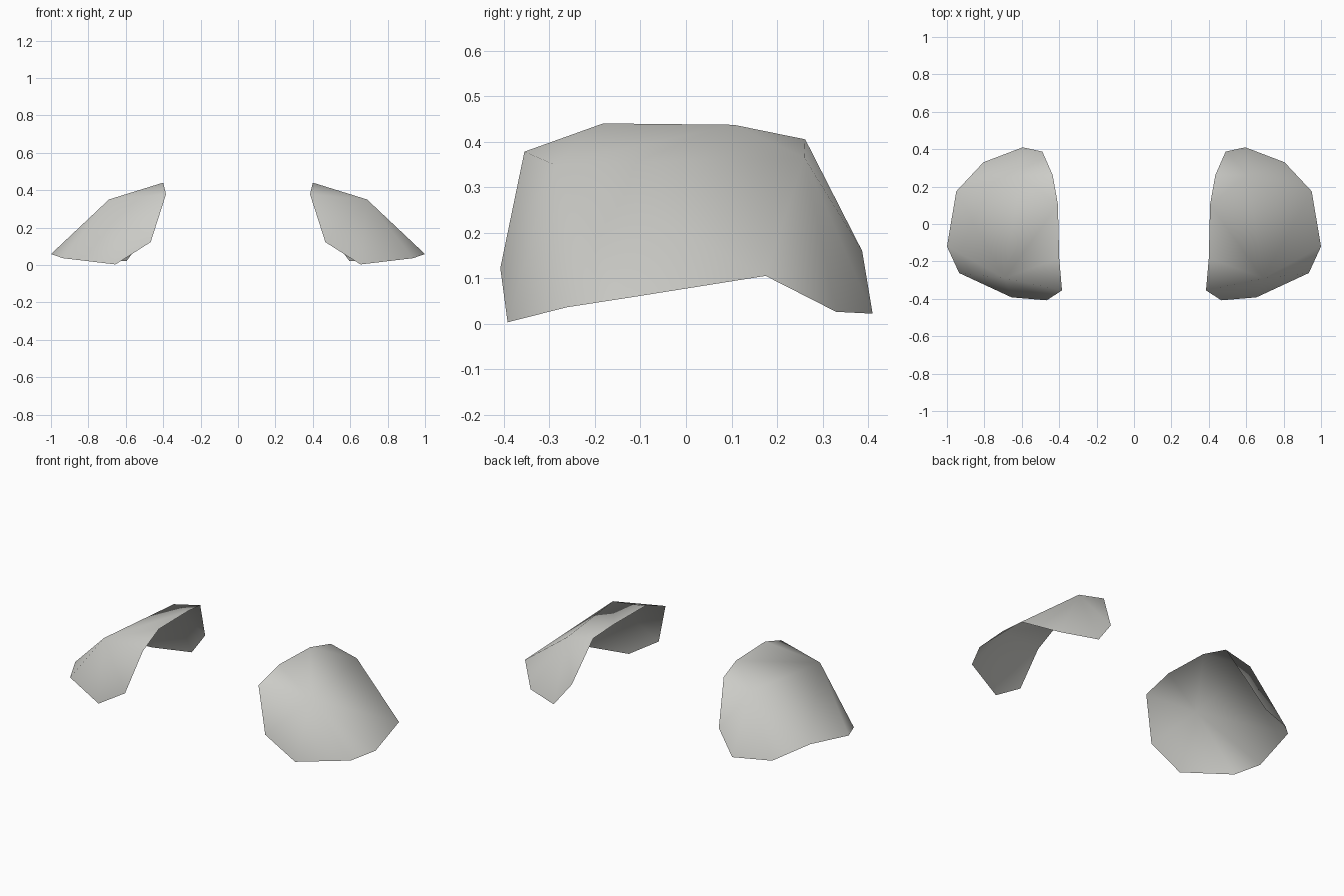
import bpy
import bmesh

default_cube = bpy.data.objects.get("Cube")
if default_cube:
    bpy.data.objects.remove(default_cube, do_unlink=True)


def make_material(name, colour):
    material = bpy.data.materials.new(name)
    material.use_nodes = True
    material.diffuse_color = colour
    material.node_tree.nodes["Principled BSDF"].inputs["Base Color"].default_value = colour
    return material


light_grey = make_material("light grey", (0.6, 0.6, 0.57, 1))

# Rim of one shell, counterclockwise from above, in named runs
front_rim = [(.385, -.355, .378), (.467, -.408, .122), (.655, -.392, .003)]
outer_rim = [(.935, -.262, .036), (1, -.12, .058), (.95, .175, .105)]
back_rim = [(.805, .33, .026), (.595, .41, .022), (.49, .387, .16)]
inner_rim = [(.435, .262, .405), (.407, .105, .437), (.4, -.182, .44)]

# Two ridge points hold the crown of the shell
front_peak = (.69, -.29, .35)
back_peak = (.61, .26, .365)


def build_shell(name):
    bm = bmesh.new()
    rim = [bm.verts.new(p) for p in front_rim + outer_rim + back_rim + inner_rim]
    front, back = bm.verts.new(front_peak), bm.verts.new(back_peak)
    brow, cheek, toe, corner, side, flank, heel, tail, hip, nape, top_back, top_front = rim

    # Fans around each peak
    for peak, fan in ((front, (top_front, brow, cheek, toe, corner, side)),
                      (back, (flank, heel, tail, hip, nape, top_back))):
        for a, b in zip(fan, fan[1:]):
            bm.faces.new((peak, a, b))

    # Broad outer panel and top strip between the peaks
    bm.faces.new((front, side, flank, back))
    bm.faces.new((front, back, top_back, top_front))

    mesh = bpy.data.meshes.new(name)
    bm.to_mesh(mesh)
    bm.free()
    mesh.materials.append(light_grey)
    mesh.shade_smooth()
    shell = bpy.data.objects.new(name, mesh)
    bpy.context.collection.objects.link(shell)
    return shell


# Left shell, mirrored to the right side
shells = build_shell("shoulder_shells")
mirror = shells.modifiers.new("mirror", "MIRROR")
mirror.use_axis[0] = True
mirror.use_mirror_merge = False
